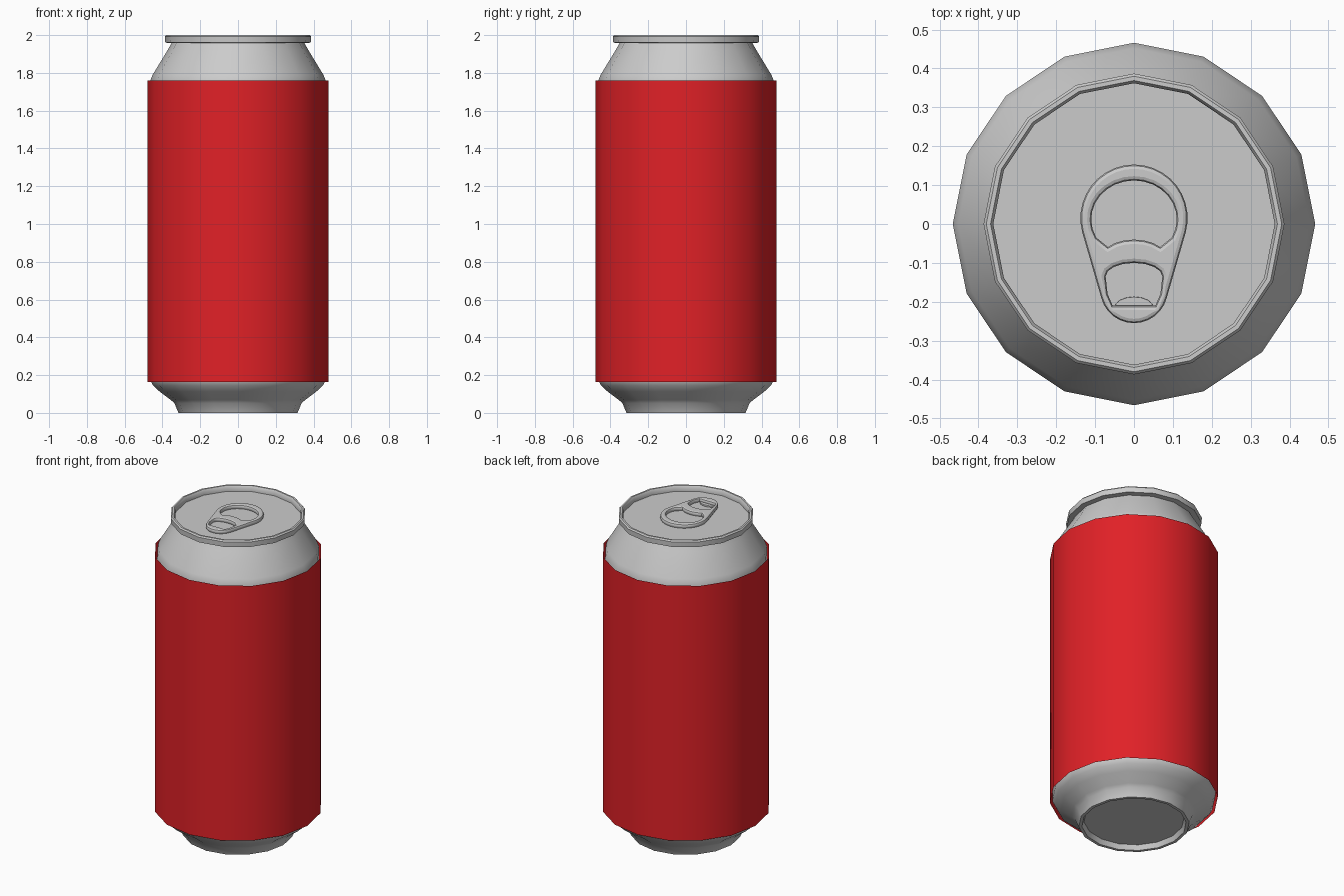
import bpy, bmesh
from math import sin, cos, pi, radians, atan2, acos

if "Cube" in bpy.data.objects:
    bpy.data.objects.remove(bpy.data.objects["Cube"])

SIDES = 16


def lathe(name, profile):
    """Revolve an (r, z) profile; a zero radius closes the end."""
    bm = bmesh.new()
    rings = []
    for r, z in profile:
        if r == 0:
            rings.append([bm.verts.new((0, 0, z))] * SIDES)
        else:
            rings.append([bm.verts.new((r * cos(2 * pi * i / SIDES), r * sin(2 * pi * i / SIDES), z))
                          for i in range(SIDES)])
    for a, b in zip(rings, rings[1:]):
        for i in range(SIDES):
            j = (i + 1) % SIDES
            bm.faces.new(list(dict.fromkeys((a[i], a[j], b[j], b[i]))))
    mesh = bpy.data.meshes.new(name)
    bm.to_mesh(mesh)
    bm.free()
    ob = bpy.data.objects.new(name, mesh)
    bpy.context.collection.objects.link(ob)
    smooth(ob)
    return ob


def smooth(ob):
    bpy.ops.object.select_all(action='DESELECT')
    ob.select_set(True)
    bpy.context.view_layer.objects.active = ob
    bpy.ops.object.shade_smooth_by_angle(angle=radians(35))


def arc(cx, cy, rx, ry, a0, a1, n):
    return [(cx + rx * cos(radians(a0 + (a1 - a0) * i / n)),
             cy + ry * sin(radians(a0 + (a1 - a0) * i / n))) for i in range(n + 1)]


def plate(name, loops, z, half, bevel):
    """Flat filled outline with holes and rounded edges."""
    cu = bpy.data.curves.new(name, 'CURVE')
    cu.dimensions = '2D'
    cu.fill_mode = 'BOTH'
    cu.extrude = half - bevel
    cu.bevel_depth = bevel
    cu.bevel_resolution = 1
    cu.offset = -bevel
    for pts in loops:
        sp = cu.splines.new('POLY')
        sp.points.add(len(pts) - 1)
        for p, (x, y) in zip(sp.points, pts):
            p.co = (x, y, 0, 1)
        sp.use_cyclic_u = True
    ob = bpy.data.objects.new(name, cu)
    ob.location.z = z
    bpy.context.collection.objects.link(ob)
    bpy.ops.object.select_all(action='DESELECT')
    ob.select_set(True)
    bpy.context.view_layer.objects.active = ob
    bpy.ops.object.convert(target='MESH')
    smooth(bpy.context.object)


# Can: recessed base, foot, wall, neck, rolled rim and sunken lid
lathe("can_body", [
    (0, .03), (.285, .03), (.297, 0), (.315, 0), (.337, .052), (.355, .068),
    (.415, .113), (.45, .145), (.466, .175), (.466, 1.755), (.452, 1.79),
    (.37, 1.925), (.352, 1.958), (.385, 1.96), (.387, 1.992), (.38, 2.0),
    (.369, 2.0), (.362, 1.99), (.362, 1.966), (0, 1.966)])

# Open label sleeve around the wall
label = lathe("label_sleeve", [(.479, .163), (.479, 1.76)])
red = bpy.data.materials.new("label_red")
red.diffuse_color = (.75, .015, .02, 1)
red.use_nodes = True
red.node_tree.nodes["Principled BSDF"].inputs["Base Color"].default_value = red.diffuse_color
label.data.materials.append(red)

# Pull tab: large finger ring tapering to the nose, with two holes
tilt = 15
outline = arc(0, .015, .138, .138, -tilt, 180 + tilt, 20) + \
    arc(0, -.168, .087, .087, 180 + tilt, 360 - tilt, 12)
finger_hole = arc(0, .012, .11, .1, -28, 208, 18) + arc(0, -.085, .082, .045, 145, 35, 6)
rivet_hole = arc(0, -.135, .073, .035, 0, 180, 8) + [(-.068, -.18), (-.055, -.21), (.055, -.21), (.068, -.18)]
plate("pull_tab", [outline, finger_hole, rivet_hole], 1.98, .014, .011)

# Rivet tongue under the tab nose
plate("tab_tongue", [arc(0, -.215, .05, .028, 0, 360, 16)[:-1]], 1.971, .005, .002)
